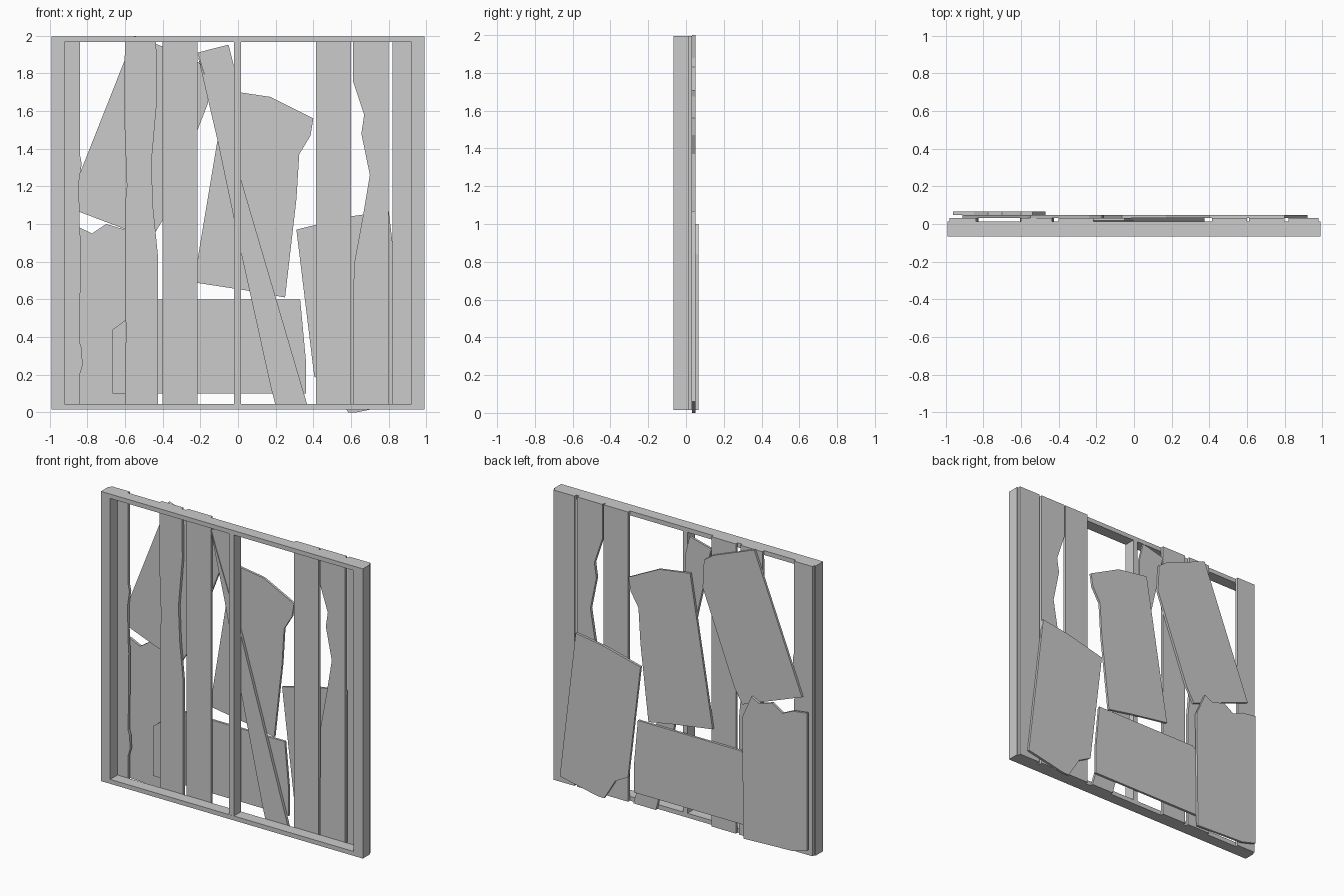
import bpy, bmesh

if "Cube" in bpy.data.objects:
    bpy.data.objects.remove(bpy.data.objects["Cube"])


def extrude_to_object(name, bm, y0, y1):
    """Extrude the flat XZ faces in bm from y0 to y1 and make an object."""
    res = bmesh.ops.extrude_face_region(bm, geom=bm.faces[:], use_keep_orig=True)
    verts = [g for g in res["geom"] if isinstance(g, bmesh.types.BMVert)]
    bmesh.ops.translate(bm, verts=verts, vec=(0, y1 - y0, 0))
    bmesh.ops.recalc_face_normals(bm, faces=bm.faces[:])
    me = bpy.data.meshes.new(name)
    bm.to_mesh(me)
    bm.free()
    ob = bpy.data.objects.new(name, me)
    bpy.context.collection.objects.link(ob)
    return ob


def board(name, outline, y0, y1):
    """Flat board from an XZ outline."""
    bm = bmesh.new()
    bm.faces.new([bm.verts.new((x, y0, z)) for x, z in outline])
    return extrude_to_object(name, bm, y0, y1)


def rect(x0, x1, z0, z1):
    return [(x0, z0), (x1, z0), (x1, z1), (x0, z1)]


# Depth layers, front to back
FRONT, FRAME, PLANK, BOARD, LAST = -0.066, 0.013, 0.033, 0.049, 0.066
BOT, TOP = 0.015, 1.995

# Frame ring
bm = bmesh.new()
outer = [bm.verts.new((x, FRONT, z)) for x, z in rect(-0.99, 0.99, BOT, TOP)]
inner = [bm.verts.new((x, FRONT, z)) for x, z in rect(-0.92, 0.92, 0.045, 1.965)]
for i in range(4):
    j = (i + 1) % 4
    bm.faces.new((outer[i], outer[j], inner[j], inner[i]))
extrude_to_object("window_frame", bm, FRONT, FRAME)

# Centre post
board("centre_post", rect(-0.02, 0.015, 0.045, 1.965), FRONT, FRAME)

# Upright planks, some with chipped edges
planks = {
    "plank_far_left": [(-0.98, BOT), (-0.84, BOT), (-0.84, 0.2), (-0.825, 0.25),
                       (-0.83, 0.34), (-0.84, 0.37), (-0.835, 0.9), (-0.84, 0.98),
                       (-0.845, 1.22), (-0.83, 1.32), (-0.84, 1.37), (-0.84, TOP),
                       (-0.98, TOP)],
    "plank_left": [(-0.60, BOT), (-0.425, BOT), (-0.425, 0.83), (-0.45, 1.08),
                   (-0.46, 1.32), (-0.43, 1.66), (-0.435, TOP), (-0.60, TOP),
                   (-0.605, 1.6), (-0.59, 1.2), (-0.60, 1.1), (-0.60, 0.6),
                   (-0.595, 0.45)],
    "plank_mid_left": rect(-0.40, -0.215, BOT, TOP),
    "plank_mid_right": rect(0.415, 0.60, BOT, TOP),
    "plank_right": [(0.61, BOT), (0.80, BOT), (0.80, TOP), (0.61, TOP), (0.61, 1.76),
                    (0.67, 1.58), (0.655, 1.48), (0.70, 1.26), (0.665, 1.05),
                    (0.615, 0.78)],
    "plank_far_right": rect(0.82, 0.98, BOT, TOP),
    "slanted_splinter": [(-0.215, 1.9), (-0.11, 1.45), (0.02, 0.83), (0.175, 0.13),
                         (0.205, BOT), (0.375, BOT), (0.015, 1.24)],
}
for name, outline in planks.items():
    board(name, outline, FRAME, PLANK)

# Broken piece beside the splinter
board("broken_piece", [(-0.215, 1.91), (-0.05, 1.952), (-0.02, 1.83), (-0.003, 1.3),
                       (-0.02, 1.3)], FRAME + 0.005, PLANK)

# Wide boards nailed across the back
boards = {
    "board_upper_left": [(-0.91, 1.09), (-0.46, 0.92), (-0.40, 1.02), (-0.16, 1.64),
                         (-0.17, 1.83), (-0.24, 1.88), (-0.55, 2.0)],
    "board_upper_middle": [(-0.235, 0.69), (0.06, 0.645), (0.25, 0.61), (0.31, 1.13),
                           (0.325, 1.37), (0.385, 1.47), (0.40, 1.56), (0.17, 1.675),
                           (-0.065, 1.71)],
    "board_low": [(-0.665, 0.1), (0.36, 0.1), (0.36, 0.28), (0.33, 0.6),
                  (-0.45, 0.6), (-0.665, 0.44)],
    "board_lower_right": [(0.405, 0.19), (0.50, 0.14), (0.585, 0.0), (0.63, 0.0),
                          (0.92, 0.06), (0.80, 1.07), (0.595, 1.04), (0.31, 0.97)],
}
for name, outline in boards.items():
    board(name, outline, PLANK, BOARD)

# Rearmost board
board("board_lower_left", [(-0.96, 0.06), (-0.85, 0.03), (-0.48, 0.015), (-0.47, 0.84),
                           (-0.54, 1.0), (-0.6, 0.97), (-0.70, 1.0), (-0.775, 0.95),
                           (-0.85, 0.985), (-0.96, 1.0)], BOARD, LAST)
